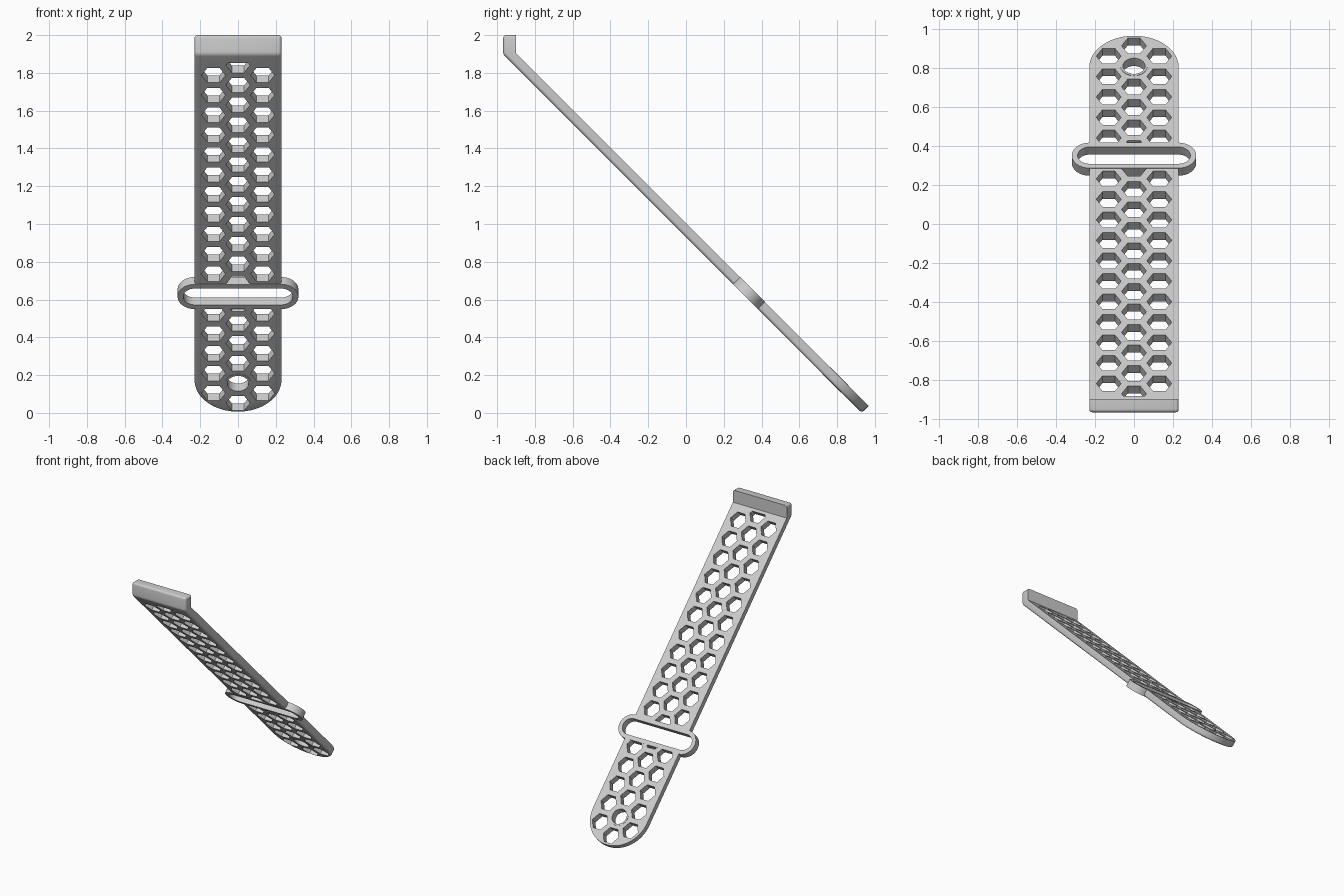
import bpy, bmesh, math
from mathutils import Vector

if "Cube" in bpy.data.objects:
    bpy.data.objects.remove(bpy.data.objects["Cube"], do_unlink=True)

HALF_W, HALF_T = 0.23, 0.0265          # strap half width and half thickness
END = 1.342                            # rounded tip, measured along the strap
PITCH, COLUMN, HOLE_R = 0.1488, 0.13, 0.064
LOOP_S = 0.471                         # loop position along the strap
PIN_S = 1.12                           # round hole position
LAST_CUT = -1.278                      # holes stop here, below the lug
D = math.sqrt(0.5)

grey = bpy.data.materials.new("light grey")
grey.use_nodes = True
grey.diffuse_color = (0.6, 0.6, 0.6, 1)
grey.node_tree.nodes["Principled BSDF"].inputs["Base Color"].default_value = (0.6, 0.6, 0.6, 1)


def place(x, s, n):
    """Strap coordinates (across, along, normal) to the 45 degree slope."""
    return Vector((x, (s + n) * D, 0.9675 + (n - s) * D))


def prism(bm, points, half):
    """Extrude an (across, along) outline through the strap thickness."""
    low = [bm.verts.new(place(x, s, -half)) for x, s in points]
    high = [bm.verts.new(place(x, s, half)) for x, s in points]
    bm.faces.new(low)
    bm.faces.new(high)
    walls(bm, low, high)
    return low, high


def walls(bm, a, b):
    for i in range(len(a)):
        j = (i + 1) % len(a)
        bm.faces.new((a[i], a[j], b[j], b[i]))


def ring(bm, outer, inner, half):
    loops = [[bm.verts.new(place(x, s, n)) for x, s in pts]
             for pts, n in ((outer, -half), (outer, half), (inner, half), (inner, -half))]
    for k in range(4):
        walls(bm, loops[k], loops[(k + 1) % 4])


def polygon(x, s, r, sides):
    return [(x + r * math.cos(2 * math.pi * i / sides),
             s + r * math.sin(2 * math.pi * i / sides)) for i in range(sides)]


def stadium(half_len, r, steps=16):
    pts = []
    for side in (1, -1):
        for i in range(steps + 1):
            a = math.pi * (i / steps - 0.5)
            pts.append((side * (half_len - r + r * math.cos(a)),
                        LOOP_S + side * r * math.sin(a)))
    return pts


def finish(name, bm):
    bmesh.ops.recalc_face_normals(bm, faces=bm.faces[:])
    mesh = bpy.data.meshes.new(name)
    bm.to_mesh(mesh)
    bm.free()
    mesh.materials.append(grey)
    ob = bpy.data.objects.new(name, mesh)
    bpy.context.collection.objects.link(ob)
    return ob


def activate(ob):
    bpy.ops.object.select_all(action='DESELECT')
    ob.select_set(True)
    bpy.context.view_layer.objects.active = ob


def cut(ob, cutter):
    cutter.hide_render = True
    mod = ob.modifiers.new("cut", 'BOOLEAN')
    mod.operation, mod.solver, mod.object = 'DIFFERENCE', 'EXACT', cutter
    activate(ob)
    bpy.ops.object.modifier_apply(modifier=mod.name)
    bpy.data.objects.remove(cutter, do_unlink=True)


# Strap plate with a semicircular tip
bm = bmesh.new()
steps = 32
outline = [(-HALF_W, -2), (HALF_W, -2)]
for i in range(steps + 1):
    a = math.pi * i / steps
    outline.append((HALF_W * math.cos(a), END - HALF_W + HALF_W * math.sin(a)))
low, high = prism(bm, outline, HALF_T)

# Upright lug, mitred onto the top end
for v in low[:2]:
    v.co.y, v.co.z = -0.968, 1.898
for v in high[:2]:
    v.co.y, v.co.z = -0.90, 1.905
base = [low[0], low[1], high[1], high[0]]
end_face = next(f for f in bm.faces if set(f.verts) == set(base))
bm.faces.remove(end_face)
top = [bm.verts.new((v.co.x, v.co.y, 2)) for v in base]
walls(bm, base, top)
bm.faces.new(top)

# Round the outer side only; the inner side stays crisp
outer_side = set(low) | set(top[:2])
edges = [e for e in bm.edges if set(e.verts) <= outer_side]
edges += [e for e in bm.edges if set(e.verts) in ({top[1], top[2]}, {top[0], top[3]})]
bmesh.ops.recalc_face_normals(bm, faces=bm.faces[:])
bmesh.ops.bevel(bm, geom=edges, offset=0.016, segments=4, profile=0.5,
                affect='EDGES', clamp_overlap=True)
strap = finish("strap", bm)

# Honeycomb holes, with the round pin hole in the middle column
bm = bmesh.new()
first = 1.195
for i in range(17):
    for x in (-COLUMN, COLUMN):
        prism(bm, polygon(x, first - i * PITCH, HOLE_R, 6), 0.06)
for i in range(18):
    s = first + PITCH / 2 - i * PITCH
    if i == 1:
        prism(bm, polygon(0, PIN_S, 0.063, 40), 0.06)
        continue
    pts = [(x, t) if t > LAST_CUT else (math.copysign(0.054, x), LAST_CUT)
           for x, t in polygon(0, s, HOLE_R, 6)]
    prism(bm, pts, 0.06)
cut(strap, finish("hole_cutter", bm))

# Opening in the strap where the loop sits
bm = bmesh.new()
prism(bm, stadium(0.305, 0.077), 0.06)
cut(strap, finish("slot_cutter", bm))

# Slotted loop
bm = bmesh.new()
ring(bm, stadium(0.32, 0.093), stadium(0.29, 0.061), HALF_T + 0.001)
loop = finish("strap_loop", bm)

# Rim around the pin hole
bm = bmesh.new()
ring(bm, polygon(0, PIN_S, 0.069, 40), polygon(0, PIN_S, 0.057, 40), HALF_T + 0.002)
rim = finish("pin_hole_rim", bm)

for ob in (strap, loop, rim):
    activate(ob)
    bpy.ops.object.shade_smooth_by_angle(angle=math.radians(35))
